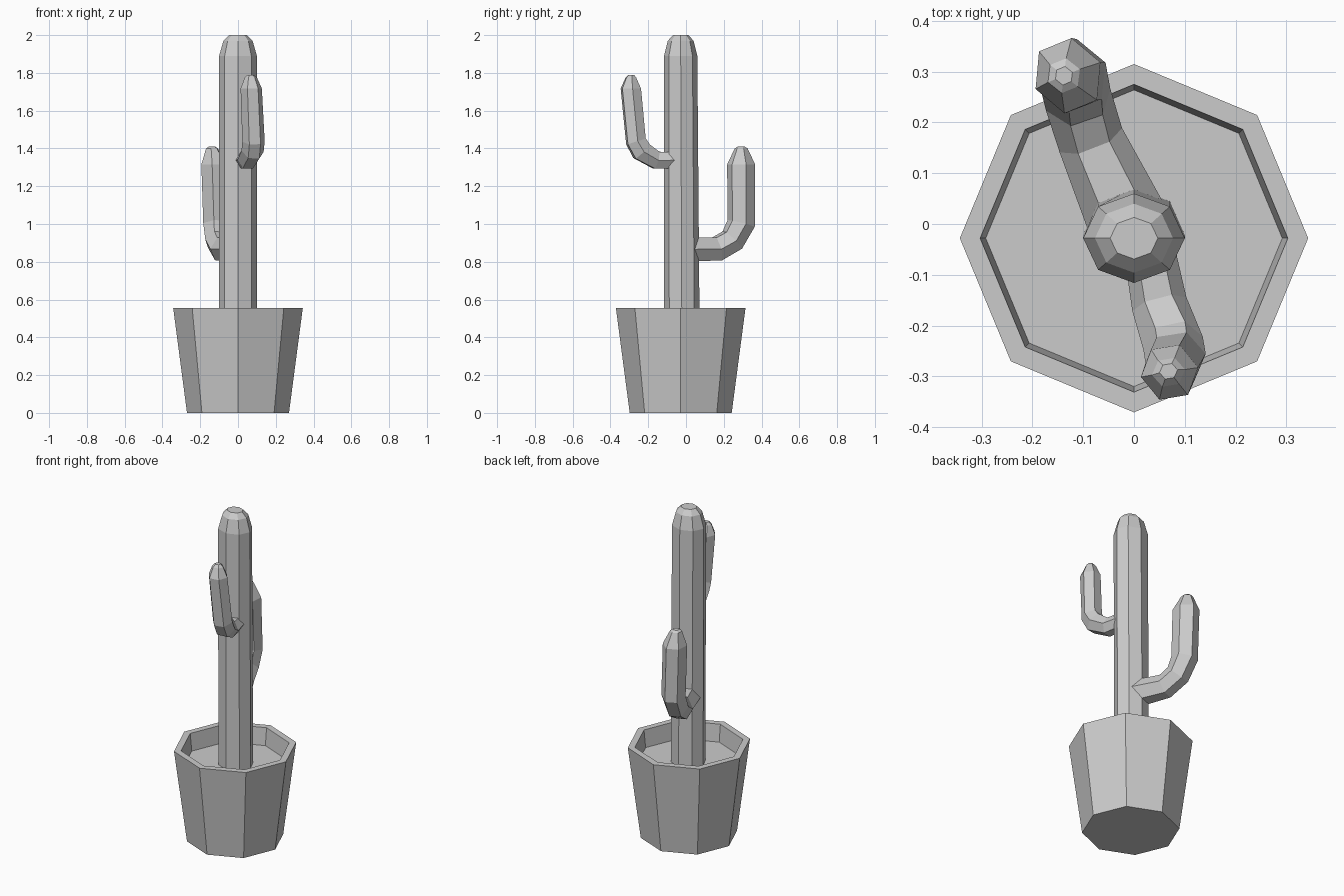
import bpy, bmesh, math
from mathutils import Vector

if "Cube" in bpy.data.objects:
    bpy.data.objects.remove(bpy.data.objects["Cube"])

CY = -0.028  # pot and trunk axis


def skin(name, rings):
    """Join equal-length rings of points into a capped flat-shaded tube."""
    bm = bmesh.new()
    loops = [[bm.verts.new(p) for p in ring] for ring in rings]
    n = len(loops[0])
    for a, b in zip(loops, loops[1:]):
        for i in range(n):
            j = (i + 1) % n
            bm.faces.new((a[i], a[j], b[j], b[i]))
    bm.faces.new(loops[0][::-1])
    bm.faces.new(loops[-1])
    bmesh.ops.recalc_face_normals(bm, faces=bm.faces)
    mesh = bpy.data.meshes.new(name)
    bm.to_mesh(mesh)
    bm.free()
    obj = bpy.data.objects.new(name, mesh)
    bpy.context.collection.objects.link(obj)
    return obj


def octagon(rx, ry, z, cy=CY):
    return [(rx * math.cos(k * math.pi / 4), cy + ry * math.sin(k * math.pi / 4), z)
            for k in range(8)]


def arm(name, stations):
    """Hexagonal tube; each station is (x, y, z, half width, half depth)."""
    pts = [Vector(s[:3]) for s in stations]
    heading = pts[4] - pts[0]
    side = Vector((heading.y, -heading.x, 0)).normalized()
    rings = []
    for i, (p, s) in enumerate(zip(pts, stations)):
        w, d = s[3:]
        t = Vector((0, 0, 0))
        if i > 0:
            t += (p - pts[i - 1]).normalized()
        if i < len(pts) - 1:
            t += (pts[i + 1] - p).normalized()
        if i >= len(pts) - 3:  # the tip stays level
            t = Vector((0, 0, 1))
        up = side.cross(t).normalized()
        right = t.cross(up).normalized()
        rings.append([p + right * (w * a) + up * (d * b) for a, b in
                      ((1, 0), (.5, 1), (-.5, 1), (-1, 0), (-.5, -1), (.5, -1))])
    return skin(name, rings)


# Pot: outer wall, rim, inner wall, soil surface
skin("pot", [octagon(r, r, z) for r, z in
             ((0.27, 0), (0.343, 0.555), (0.303, 0.555), (0.292, 0.45))])

# Trunk with rounded top
skin("trunk", [octagon(0.1, 0.094, 0.44, -0.022), octagon(0.1, 0.088, 1.89),
               octagon(0.077, 0.068, 1.97), octagon(0.047, 0.041, 2.0)])

# Arms
arm("front_arm", [
    (0.03, -0.05, 1.338, 0.05, 0.042),
    (0.05, -0.158, 1.338, 0.055, 0.046),
    (0.077, -0.235, 1.385, 0.06, 0.053),
    (0.082, -0.265, 1.437, 0.06, 0.05),
    (0.07, -0.292, 1.717, 0.057, 0.05),
    (0.068, -0.292, 1.775, 0.033, 0.026),
    (0.068, -0.29, 1.79, 0.018, 0.014)])
arm("back_arm", [
    (-0.01, 0.0, 0.866, 0.08, 0.065),
    (-0.085, 0.165, 0.868, 0.066, 0.062),
    (-0.11, 0.245, 0.915, 0.067, 0.062),
    (-0.12, 0.292, 1.003, 0.069, 0.066),
    (-0.13, 0.292, 1.315, 0.069, 0.066),
    (-0.138, 0.292, 1.4, 0.034, 0.03),
    (-0.138, 0.292, 1.41, 0.018, 0.016)])
